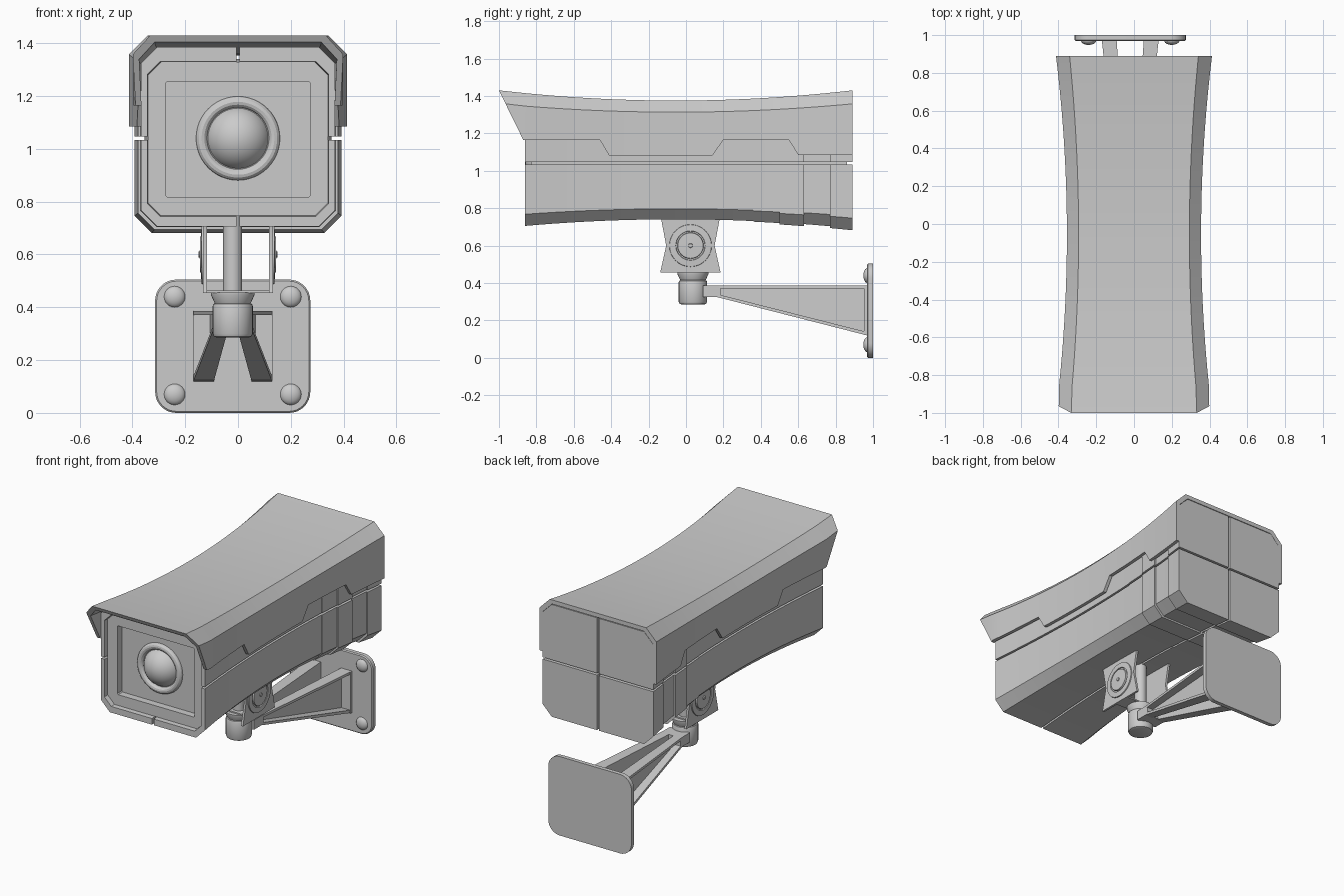
import bpy, bmesh
from math import sin, cos, pi

if "Cube" in bpy.data.objects:
    bpy.data.objects.remove(bpy.data.objects["Cube"])

ZC = 1.04          # height of the housing split line
MX = -0.02         # centre line of the wall mount


def loft(name, rings):
    """Skin a list of equal-length closed rings and cap both ends."""
    bm = bmesh.new()
    vs = [[bm.verts.new(p) for p in r] for r in rings]
    n = len(rings[0])
    for a, b in zip(vs, vs[1:]):
        for i in range(n):
            j = (i + 1) % n
            bm.faces.new((a[i], a[j], b[j], b[i]))
    bm.faces.new(vs[0])
    bm.faces.new(vs[-1][::-1])
    bmesh.ops.recalc_face_normals(bm, faces=bm.faces[:])
    me = bpy.data.meshes.new(name)
    bm.to_mesh(me)
    bm.free()
    ob = bpy.data.objects.new(name, me)
    bpy.context.collection.objects.link(ob)
    return ob


def turned(name, axis, centre, prof, n=32):
    """Round part: prof is a list of (radius, position along axis)."""
    rings = []
    for r, h in prof:
        ring = []
        for i in range(n):
            a, b = r * cos(2 * pi * i / n), r * sin(2 * pi * i / n)
            u, v = centre[0] + a, centre[1] + b
            ring.append({'x': (h, u, v), 'y': (u, h, v), 'z': (u, v, h)}[axis])
        rings.append(ring)
    return loft(name, rings)


def box(name, x0, x1, y0, y1, z0, z1):
    return loft(name, [[(x0, y, z0), (x1, y, z0), (x1, y, z1), (x0, y, z1)] for y in (y0, y1)])


def pinch(y):
    """Waisted scale of the housing along its length."""
    return 0.86 + 0.14 * ((y + 0.055) / 0.945) ** 2


def stations(y0, y1, extra=()):
    n = max(2, round((y1 - y0) / 0.08))
    return sorted({round(y0 + (y1 - y0) * i / n, 4) for i in range(n + 1)} | set(extra))


def quarter(name, sx, sz, y0, y1, grow=0.0, solid=False):
    """One of four housing panels, separated by narrow gaps."""
    g, c, c2 = 0.006, 0.065, 0.05
    W = 0.382 + grow
    H = 0.36 if sz > 0 else 0.348 + grow
    w, h = 0.357, 0.302 if sz > 0 else 0.307
    prof = [(g, H), (W - c, H), (W, H - c), (W, g)]
    prof += [(g, g)] if solid else [(w, g), (w, h - c2), (w - c2, h), (g, h)]
    rings = []
    for y in stations(y0, y1):
        s = pinch(y)
        rings.append([(sx * (x if x == g else x * s), y, ZC + sz * (z if z == g else z * s))
                      for x, z in prof])
    loft(name, rings)


# Housing panels, rear ribs and back panels
for sx in (-1, 1):
    for sz in (-1, 1):
        quarter("housing_panel", sx, sz, -0.86, 0.84)
        quarter("rib_seam", sx, sz, 0.36, 0.50, 0.004)
        quarter("rear_rib", sx, sz, 0.50, 0.63, 0.012)
        quarter("back_panel", sx, sz, 0.77, 0.89, 0.010, True)

# Inner core with stepped rectangular window recess at the front


def octagon(y, w, top, bot, c):
    return [(-w, y, bot + c), (-w + c, y, bot), (w - c, y, bot), (w, y, bot + c),
            (w, y, top - c), (w - c, y, top), (-w + c, y, top), (-w, y, top - c)]


core = [octagon(y, 0.358 * pinch(y), ZC + 0.303 * pinch(y), ZC - 0.308 * pinch(y), 0.05)
        for y in reversed(stations(-0.83, 0.86))]
core += [octagon(y, 0.273, 1.256, 0.816, 0.006) for y in (-0.83, -0.785)]
loft("housing_core", core)

# Lens and its ring
bpy.ops.mesh.primitive_uv_sphere_add(segments=40, ring_count=20, radius=0.125,
                                     location=(0, -0.735, ZC), rotation=(pi / 2, 0, 0))
bpy.context.object.name = "lens"
bpy.ops.mesh.primitive_torus_add(major_radius=0.138, minor_radius=0.021, major_segments=48,
                                 minor_segments=12, location=(0, -0.785, ZC),
                                 rotation=(pi / 2, 0, 0))
bpy.context.object.name = "lens_ring"

# Sun shield with stepped lower edge and slanted front
EDGE = [(-0.87, 1.165), (-0.46, 1.165), (-0.41, 1.08), (0.14, 1.08), (0.20, 1.165),
        (0.55, 1.165), (0.60, 1.085), (0.89, 1.085)]


def edge_z(y):
    for (a, za), (b, zb) in zip(EDGE, EDGE[1:]):
        if y <= b:
            return za + (zb - za) * max(0, (y - a) / (b - a))
    return EDGE[-1][1]


def shield_ring(y, front=False):
    pts = []
    for w, h, c, d in ((0.413, 0.39, 0.072, 1), (0.389, 0.364, 0.064, -1)):
        half = [(w, None), (w, h - c), (w - c, h)]
        line = [(-x, z) for x, z in half] + half[::-1]
        for x, z in line[::d]:
            zz = edge_z(y) if z is None else ZC + z * pinch(y)
            yy = -1 + 0.13 * (1.43 - zz) / 0.265 if front else y
            pts.append((x * pinch(yy) * (0.975 if front else 1), yy, zz))
    return pts


loft("sun_shield", [shield_ring(-1, True)] +
     [shield_ring(y) for y in stations(-0.85, 0.89, [e[0] for e in EDGE[1:]])])

# Hinge bracket: two waisted cheeks with pivot discs
cheek = [(-0.138, 0.77), (0.185, 0.77), (0.153, 0.60), (0.185, 0.455), (-0.138, 0.455), (-0.106, 0.60)]
for sx in (-1, 1):
    loft("hinge_cheek", [[(x * sx, y, z) for y, z in cheek] for x in (0.118, 0.132)])
    turned("pivot_disc", 'x', (0.024, 0.60),
           [(0.115, sx * 0.125), (0.112, sx * 0.138), (0.079, sx * 0.140), (0.077, sx * 0.134),
            (0.070, sx * 0.134), (0.068, sx * 0.143), (0.012, sx * 0.145), (0.010, sx * 0.150)])
box("hinge_bar", -0.12, 0.12, -0.02, 0.09, 0.455, 0.464)

# Post and socket under the housing
turned("hinge_post", 'z', (MX, 0.037), [(0.036, 0.40), (0.036, 0.76)])
turned("post_socket", 'z', (MX, 0.037),
       [(0.060, 0.285), (0.071, 0.289), (0.076, 0.30), (0.076, 0.405), (0.073, 0.412),
        (0.068, 0.415), (0.083, 0.448), (0.083, 0.456)])
box("arm_joint", MX - 0.07, MX + 0.07, 0.09, 0.18, 0.325, 0.386)

# Splayed channel arms running back to the wall plate


def arm_part(name, sx, t0, t1, near, far):
    """t0..t1 spans the arm from inside (0) to outside (1); near/far give z ranges."""
    rings = []
    for y, a, b, (z0, z1) in ((0.165, 0.015, 0.07, near), (0.975, 0.072, 0.15, far)):
        x0, x1 = (MX + sx * (a + (b - a) * t) for t in (t0, t1))
        rings.append([(x0, y, z0), (x1, y, z0), (x1, y, z1), (x0, y, z1)])
    loft(name, rings)


for sx in (-1, 1):
    arm_part("arm_web", sx, 0, 0.2, (0.326, 0.384), (0.122, 0.384))
    arm_part("arm_top_flange", sx, 0, 1, (0.370, 0.386), (0.370, 0.386))
    arm_part("arm_bottom_flange", sx, 0, 1, (0.325, 0.341), (0.118, 0.136))
    xs = sorted((MX + sx * 0.072, MX + sx * 0.15))
    box("arm_foot", *xs, 0.952, 0.975, 0.122, 0.386)
    xs = sorted((MX + sx * 0.018, MX + sx * 0.071))
    box("arm_toe", *xs, 0.165, 0.185, 0.325, 0.386)

# Rounded wall plate with four dome bolts


def rounded(y, inset):
    r, hw, hh, pts = 0.08 - inset, 0.294 - inset, 0.2525 - inset, []
    for k, (sx, sz) in enumerate(((1, 1), (-1, 1), (-1, -1), (1, -1))):
        for i in range(9):
            a = (k + i / 8) * pi / 2
            pts.append((MX + sx * (hw - r) + r * cos(a), y, 0.2525 + sz * (hh - r) + r * sin(a)))
    return pts


loft("wall_plate", [rounded(0.968, 0.006), rounded(0.974, 0), rounded(1.0, 0)])
for x in (-0.22, 0.22):
    for z in (0.07, 0.44):
        turned("plate_bolt", 'y', (MX + x, z),
               [(0.041 * cos(a), 0.972 - 0.024 * sin(a)) for a in (0, 0.3, 0.6, 0.9, 1.2, 1.45)], 24)

# Smooth the curved surfaces, keep the creases
bpy.ops.object.select_all(action='SELECT')
bpy.context.view_layer.objects.active = bpy.data.objects["lens"]
bpy.ops.object.shade_smooth_by_angle(angle=0.5)
